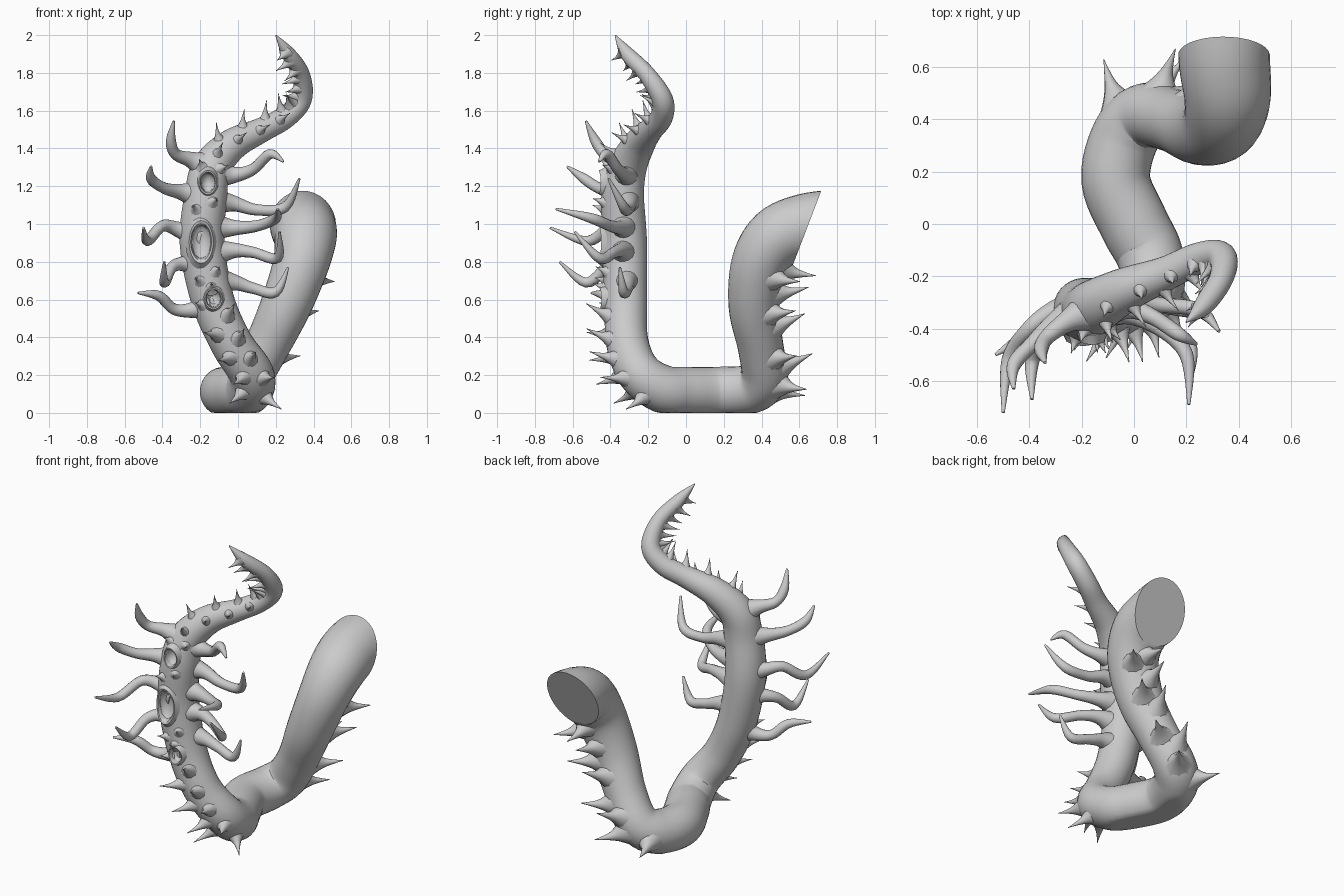
import bpy, bmesh, math
from mathutils import Vector

if "Cube" in bpy.data.objects:
    bpy.data.objects.remove(bpy.data.objects["Cube"])

# Main stalk path: x, y, z, radius, from the curled tip down, along the ground and up the back limb
PATH = [(.2, -.375, 2, .003), (.268, -.31, 1.9, .038), (.335, -.205, 1.79, .046), (.335, -.125, 1.66, .056),
        (.25, -.13, 1.565, .06), (.12, -.19, 1.495, .066), (-.03, -.25, 1.42, .085), (-.14, -.31, 1.3, .103),
        (-.17, -.335, 1.15, .113), (-.19, -.325, .9, .119), (-.135, -.32, .6, .114), (-.035, -.31, .37, .112),
        (.07, -.245, .21, .118), (.06, -.12, .125, .128), (0, 0, .112, .132), (-.07, .17, .112, .132),
        (-.03, .34, .125, .13), (.05, .415, .19, .125), (.15, .395, .35, .121), (.25, .36, .56, .134),
        (.33, .385, .78, .148), (.357, .48, .925, .165), (.345, .63, .985, .175), (.34, .82, 1.01, .175)]


def at(pts, u):
    """Smooth position, radius and tangent at parameter u of a point list."""
    i = min(int(u), len(pts) - 2)
    t = u - i
    a, b, c, d = [Vector(pts[max(0, min(len(pts) - 1, i + k))]) for k in (-1, 0, 1, 2)]
    m0, m1 = (c - a) / 2, (d - b) / 2
    p = b * (2*t**3 - 3*t*t + 1) + m0 * (t**3 - 2*t*t + t) + c * (3*t*t - 2*t**3) + m1 * (t**3 - t*t)
    v = b * (6*t*t - 6*t) + m0 * (3*t*t - 4*t + 1) + c * (6*t - 6*t*t) + m1 * (3*t*t - 2*t)
    return Vector(p[:3]), max(p[3], .002), Vector(v[:3]).normalized()


def tube(bm, pts, sides=12, steps=5):
    """Add a closed tapered tube along the points."""
    n = (len(pts) - 1) * steps
    normal, rings = None, []
    for k in range(n + 1):
        p, r, t = at(pts, k / steps)
        if normal is None:
            normal = t.orthogonal()
        normal = (normal - t * normal.dot(t)).normalized()
        side = t.cross(normal)
        rings.append([bm.verts.new(p + r * (math.cos(a) * normal + math.sin(a) * side))
                      for a in (2 * math.pi * j / sides for j in range(sides))])
    for A, B in zip(rings, rings[1:]):
        for j in range(sides):
            q = (j + 1) % sides
            bm.faces.new((A[j], A[q], B[q], B[j]))
    bm.faces.new(rings[0][::-1])
    bm.faces.new(rings[-1])


def finish(bm, name, angle=50):
    bmesh.ops.recalc_face_normals(bm, faces=bm.faces)
    me = bpy.data.meshes.new(name)
    bm.to_mesh(me)
    bm.free()
    ob = bpy.data.objects.new(name, me)
    bpy.context.collection.objects.link(ob)
    bpy.ops.object.select_all(action='DESELECT')
    ob.select_set(True)
    bpy.context.view_layer.objects.active = ob
    bpy.ops.object.shade_smooth_by_angle(angle=math.radians(angle))
    return ob


# Stalk, with an oblique cut on the back limb and a flat underside
bm = bmesh.new()
tube(bm, PATH, 32, 6)
fs = [f for f in bm.faces if f.calc_center_median().z > .7 and f.calc_center_median().y > .3]
geom = list({v for f in fs for v in f.verts}) + list({e for f in fs for e in f.edges}) + fs
bmesh.ops.bisect_plane(bm, geom=geom, plane_co=(0, .645, .99), plane_no=(0, .934, -.357), clear_outer=True)
bmesh.ops.holes_fill(bm, edges=[e for e in bm.edges if e.is_boundary], sides=0)
for v in bm.verts:
    v.co.z = max(v.co.z, 0)
stalk = finish(bm, "stalk", 40)

# Oval suckers: hollows cut into the stalk, each with a raised rim
SUCKERS = [(-.16, 1.22, .045, .062), (-.195, .905, .062, .11), (-.13, .605, .045, .055)]
cut, rim = bmesh.new(), bmesh.new()
for x, z, w, h in SUCKERS:
    u = min((k / 20 for k in range(140, 220)), key=lambda s: abs(at(PATH, s)[0].z - z))
    c, r, _ = at(PATH, u)
    y = c.y - r
    ball = bmesh.ops.create_uvsphere(cut, u_segments=24, v_segments=12, radius=1)['verts']
    for v in ball:
        v.co = Vector((x + v.co.x * w * .85, y - .005 + v.co.y * .045, z + v.co.z * h * .85))
    rings = []
    for k in range(28):
        a = 2 * math.pi * k / 28
        ca, sa = math.cos(a), math.sin(a)
        back = r - math.sqrt(max(r * r - (w * ca) ** 2, 0))
        rings.append([rim.verts.new((x + ca * w * s, y + back + d, z + sa * h * s))
                      for s, d in ((1.35, .015), (1.15, -.005), (1.03, -.022), (.9, -.02), (.78, .008), (.9, .03))])
    for k in range(28):
        A, B = rings[k], rings[(k + 1) % 28]
        for j in range(6):
            q = (j + 1) % 6
            rim.faces.new((A[j], A[q], B[q], B[j]))
finish(rim, "sucker_rims", 60)
cutter = finish(cut, "sucker_cutter")
cutter.hide_render = True
cutter.hide_set(True)
mod = stalk.modifiers.new("hollows", 'BOOLEAN')
mod.operation, mod.object, mod.solver = 'DIFFERENCE', cutter, 'EXACT'

# Side tentacles: root to tip, curling forward
TENTACLES = [
    [(-.16, -.33, 1.3), (-.25, -.37, 1.34), (-.33, -.43, 1.37), (-.355, -.48, 1.44), (-.34, -.53, 1.545)],
    [(-.19, -.33, 1.15), (-.3, -.38, 1.17), (-.39, -.46, 1.19), (-.46, -.54, 1.24), (-.46, -.63, 1.305)],
    [(-.2, -.33, .94), (-.31, -.34, .97), (-.4, -.4, .99), (-.48, -.52, .91), (-.5, -.72, .98)],
    [(-.18, -.33, .77), (-.28, -.36, .79), (-.35, -.42, .77), (-.39, -.53, .69), (-.39, -.67, .8)],
    [(-.14, -.32, .58), (-.24, -.34, .545), (-.34, -.37, .55), (-.42, -.43, .62), (-.53, -.5, .635)],
    [(-.13, -.32, 1.27), (-.02, -.32, 1.26), (.08, -.36, 1.29), (.17, -.42, 1.37), (.24, -.46, 1.33)],
    [(-.16, -.32, 1.12), (-.03, -.3, 1.11), (.1, -.31, 1.075), (.25, -.33, 1.09), (.325, -.41, 1.24)],
    [(-.16, -.33, .99), (-.03, -.34, .98), (.1, -.4, .99), (.2, -.5, 1.03), (.21, -.69, 1.08)],
    [(-.16, -.33, .84), (-.03, -.34, .86), (.08, -.38, .85), (.21, -.46, .82), (.22, -.59, .96)],
    [(-.14, -.32, .7), (-.02, -.31, .69), (.08, -.31, .66), (.2, -.33, .64), (.265, -.35, .77)]]
bm = bmesh.new()
for pts in TENTACLES:
    tube(bm, [p + (r,) for p, r in zip(pts, (.09, .044, .03, .027, .006))], 14, 6)
finish(bm, "tentacles")


def spine(bm, u, direction, length, base):
    """Add a thorn with a flared base, square to the stalk at parameter u."""
    c, r, t = at(PATH, u)
    d = Vector(direction)
    d = (d - t * d.dot(t)).normalized()
    curl = -t if t.z < 0 else t
    stops = ((-.3, 1.9, -.15), (.02, 1.1, -.08), (.4, .48, .02), (1, .02, .25))
    tube(bm, [tuple(c + d * (r + s * length) + curl * k * length) + (base * w,) for s, w, k in stops], 10, 4)


# Thorns along the curled tip
bm = bmesh.new()
for k in range(16):
    u, s = .8 + k * .39, (-1) ** k
    d = (-.8 + .25 * s, -.7, -.2 + .2 * s) if u < 3.7 else (-.3, -.8 + .3 * s, .35 + .45 * s)
    spine(bm, u, d, .065 + .005 * min(k, 4), .022)
finish(bm, "tip_thorns")

# Thorns on the front limb, small ones between suckers and larger ones lower down
bm = bmesh.new()
for k in range(9):
    spine(bm, 10.35 + k * .26, (.55 * (-1) ** k + .03, -1, -.1), .12, .034)
for u, side in ((7.0, .6), (7.2, -.5), (8.1, .4), (8.3, -.4), (9.5, .5), (9.6, -.4), (9.75, .1), (10.0, -.7)):
    spine(bm, u, (side, -1, 0), .055, .024)
finish(bm, "front_thorns")

# Two rows of thorns down the outside of the back limb
bm = bmesh.new()
for u, d in ((16.5, (-.3, 1, -.1)), (17.1, (.5, .9, -.4)), (17.5, (.1, 1, 0)), (17.9, (.9, .8, 0)),
             (18.6, (.2, 1, 0)), (19.05, (.8, .95, 0)), (19.45, (.1, 1, 0)), (20.0, (.75, .9, 0)), (20.3, (.1, 1, 0))):
    spine(bm, u, d, .145, .047)
finish(bm, "back_thorns")
